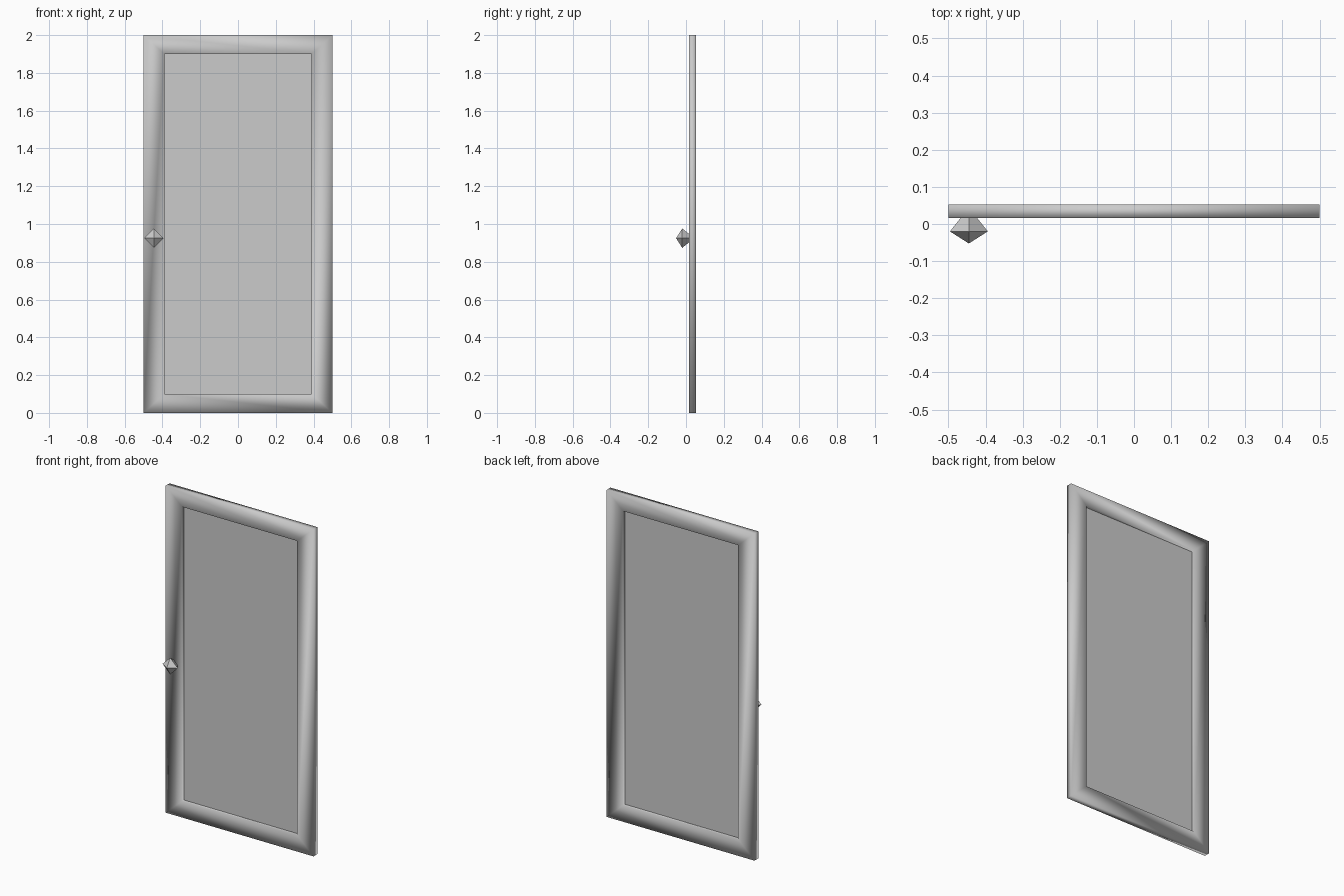
import bpy
import bmesh

if "Cube" in bpy.data.objects:
    bpy.data.objects.remove(bpy.data.objects["Cube"])

FRONT, BACK = 0.0155, 0.0525


def make_object(name, bm, smooth=False):
    bmesh.ops.recalc_face_normals(bm, faces=bm.faces[:])
    for f in bm.faces:
        f.smooth = smooth
    mesh = bpy.data.meshes.new(name)
    bm.to_mesh(mesh)
    bm.free()
    obj = bpy.data.objects.new(name, mesh)
    bpy.context.collection.objects.link(obj)
    return obj


def rect(bm, half_w, z0, z1, y):
    return [bm.verts.new((x, y, z)) for x, z in
            ((-half_w, z0), (half_w, z0), (half_w, z1), (-half_w, z1))]


def bridge(bm, a, b):
    for i in range(4):
        j = (i + 1) % 4
        bm.faces.new((a[i], a[j], b[j], b[i]))


# Door frame: four rectangular loops joined into a closed ring, soft shaded
bm = bmesh.new()
loops = [rect(bm, 0.5, 0, 2, FRONT), rect(bm, 0.5, 0, 2, BACK),
         rect(bm, 0.39, 0.1, 1.9, BACK), rect(bm, 0.39, 0.1, 1.9, FRONT)]
for i in range(4):
    bridge(bm, loops[i], loops[(i + 1) % 4])
make_object("door_frame", bm, smooth=True)

# Flat pane in the middle of the frame
bm = bmesh.new()
bm.faces.new(rect(bm, 0.39, 0.1, 1.9, (FRONT + BACK) / 2))
make_object("door_pane", bm)

# Four-sided faceted knob: narrow base, wide girdle, pointed front
bm = bmesh.new()
cx, cz = -0.445, 0.925


def diamond(r, y):
    return [bm.verts.new((cx + r * dx, y, cz + r * dz))
            for dx, dz in ((1, 0), (0, 1), (-1, 0), (0, -1))]


base, girdle = diamond(0.022, FRONT + 0.001), diamond(0.051, -0.02)
tip = bm.verts.new((cx, -0.0525, cz))
bm.faces.new(base)
bridge(bm, base, girdle)
for i in range(4):
    bm.faces.new((girdle[i], girdle[(i + 1) % 4], tip))
make_object("door_knob", bm)
